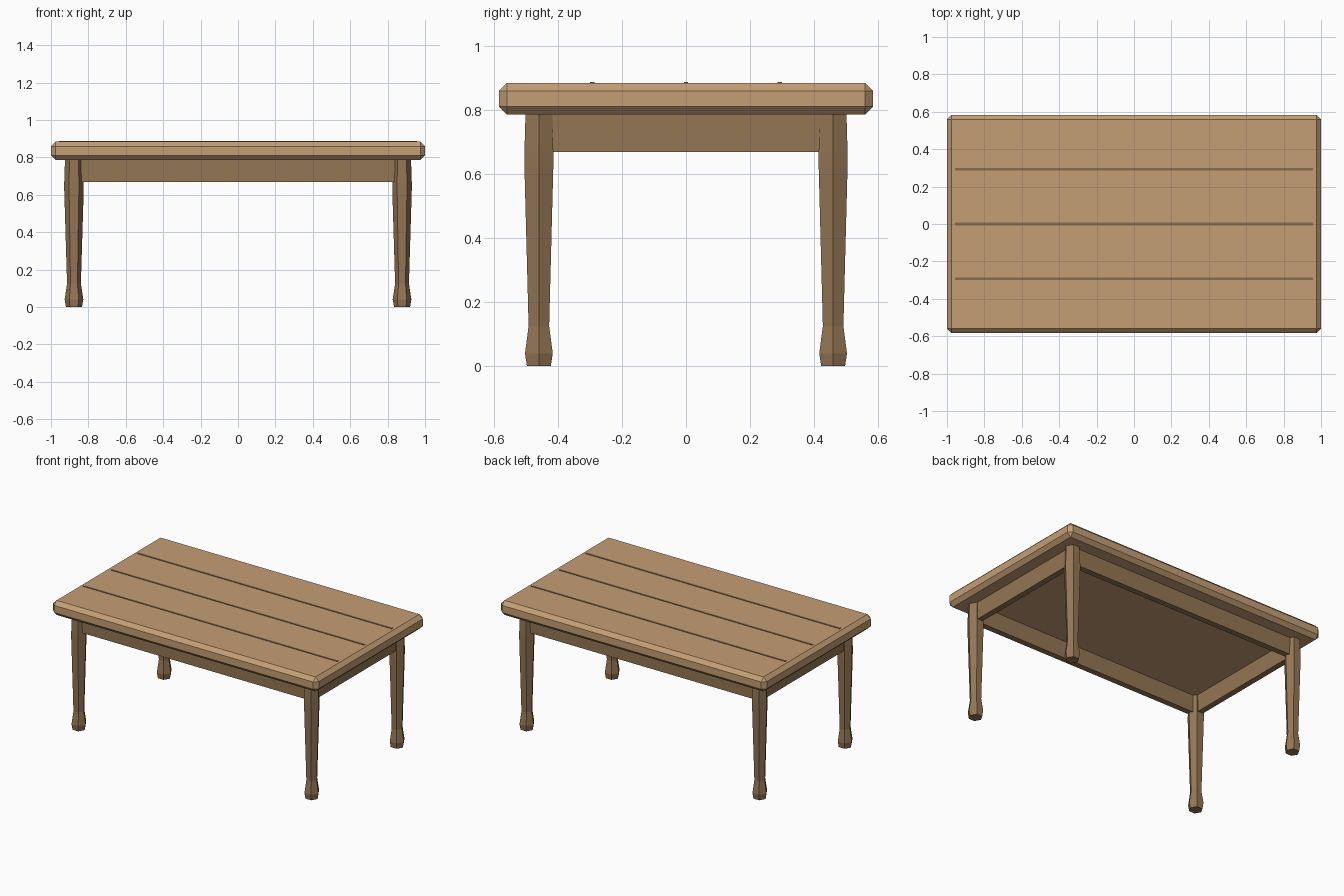
import bpy, bmesh, math

if "Cube" in bpy.data.objects:
    bpy.data.objects.remove(bpy.data.objects["Cube"])


def material(name, rgb):
    m = bpy.data.materials.new(name)
    m.diffuse_color = (*rgb, 1)
    m.use_nodes = True
    m.node_tree.nodes["Principled BSDF"].inputs["Base Color"].default_value = m.diffuse_color
    return m


TOP = material("light_wood", (0.56, 0.345, 0.178))
FRAME = material("dark_wood", (0.296, 0.181, 0.09))
GROOVE = material("groove_wood", (0.25, 0.15, 0.075))


def finish(name, bm, mat):
    bmesh.ops.recalc_face_normals(bm, faces=bm.faces)
    me = bpy.data.meshes.new(name)
    bm.to_mesh(me)
    bm.free()
    me.materials.append(mat)
    ob = bpy.data.objects.new(name, me)
    bpy.context.collection.objects.link(ob)
    return ob


def box(name, lo, hi, mat, chamfer=0):
    bm = bmesh.new()
    bmesh.ops.create_cube(bm, size=1)
    for v in bm.verts:
        v.co = [(a + b) / 2 + c * (b - a) for a, b, c in zip(lo, hi, v.co)]
    if chamfer:
        bmesh.ops.bevel(bm, geom=bm.edges[:], offset=chamfer, segments=1,
                        profile=0.5, affect='EDGES')
    return finish(name, bm, mat)


def turned_leg(name, x, y, profile, mat, sides=6):
    bm = bmesh.new()
    rings = [[bm.verts.new((x + r * math.cos(i * math.tau / sides),
                            y + r * math.sin(i * math.tau / sides), z))
              for i in range(sides)] for r, z in profile]
    for a, b in zip(rings, rings[1:]):
        for i in range(sides):
            j = (i + 1) % sides
            bm.faces.new((a[i], a[j], b[j], b[i]))
    bm.faces.new(rings[0])
    bm.faces.new(rings[-1])
    return finish(name, bm, mat)


# Chamfered table top
box("table_top", (-1, -0.584, 0.785), (1, 0.584, 0.884), TOP, 0.025)

# Plank seams on the top
for i, y in enumerate((-0.292, 0, 0.292)):
    box(f"plank_seam_{i + 1}", (-0.957, y - 0.007, 0.875),
        (0.957, y + 0.007, 0.887), GROOVE)

# Hexagonal legs with flared feet
LX, LY = 0.877, 0.459
leg = [(0.043, 0), (0.05, 0.04), (0.037, 0.125),
       (0.052, 0.62), (0.052, 0.67), (0.048, 0.79)]
for sy, end in ((-1, "front"), (1, "back")):
    for sx, side in ((-1, "left"), (1, "right")):
        turned_leg(f"{end}_{side}_leg", sx * LX, sy * LY, leg, FRAME)

# Aprons between the legs
T = 0.02
for s, name in ((-1, "front"), (1, "back")):
    box(f"{name}_apron", (-LX, s * LY - T, 0.668), (LX, s * LY + T, 0.79), FRAME)
for s, name in ((-1, "left"), (1, "right")):
    box(f"{name}_apron", (s * LX - T, -LY, 0.668), (s * LX + T, LY, 0.79), FRAME)
